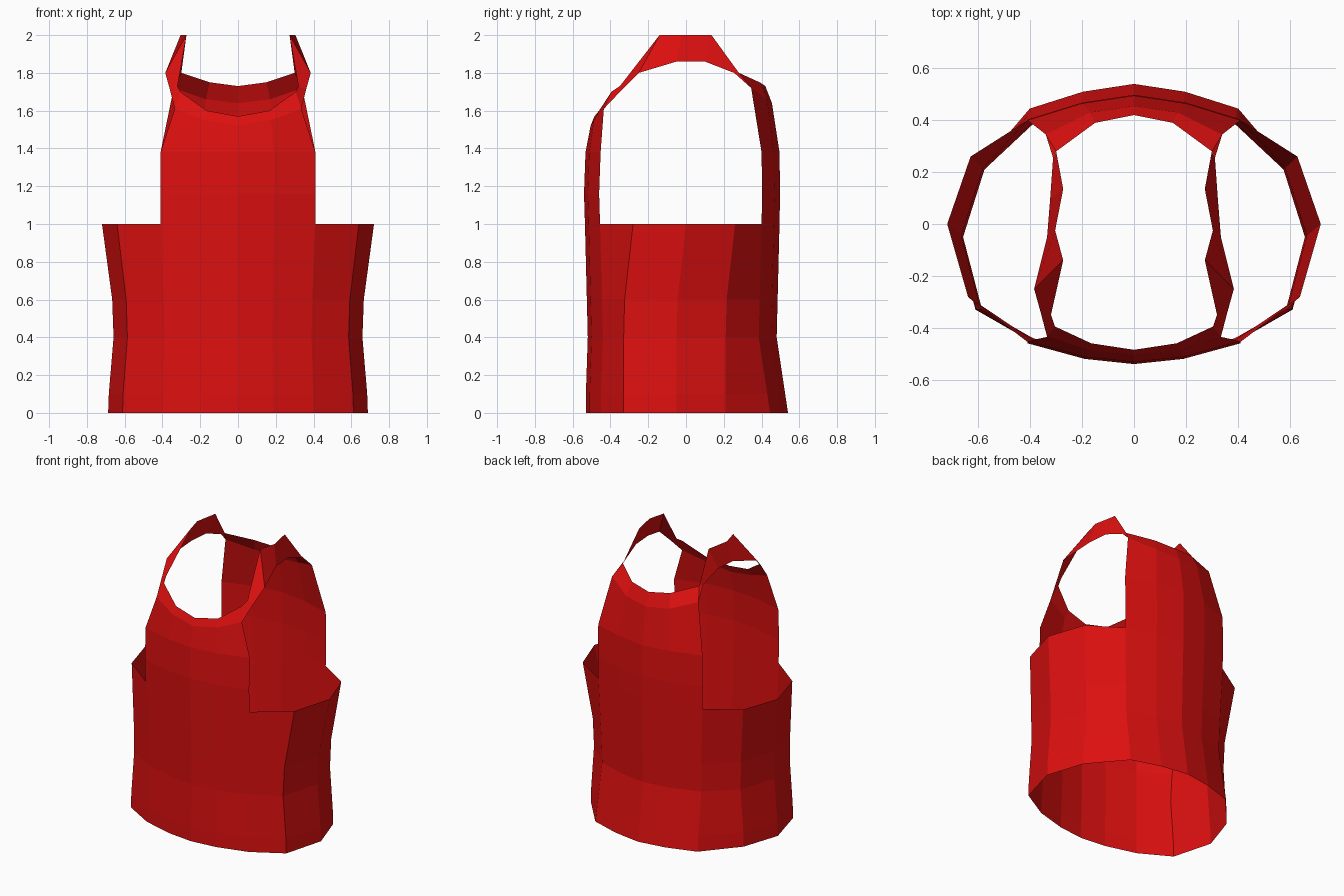
import bpy
import bmesh

cube = bpy.data.objects.get("Cube")
if cube:
    bpy.data.objects.remove(cube, do_unlink=True)

red = bpy.data.materials.new("red_fabric")
red.use_nodes = True
colour = (0.72, 0.005, 0.005, 1)
red.diffuse_color = colour
bsdf = next(n for n in red.node_tree.nodes if n.type == "BSDF_PRINCIPLED")
bsdf.inputs["Base Color"].default_value = colour
bsdf.inputs["Roughness"].default_value = 0.8


def sheet(name, rows):
    """Flat-shaded cloth through rows of points on the +x half, mirrored."""
    bm = bmesh.new()
    grid = [[bm.verts.new(p) for p in row] for row in rows]
    for low, high in zip(grid, grid[1:]):
        for i in range(len(low) - 1):
            bm.faces.new((low[i], low[i + 1], high[i + 1], high[i]))
    bmesh.ops.remove_doubles(bm, verts=bm.verts, dist=0.0005)
    mesh = bpy.data.meshes.new(name)
    bm.to_mesh(mesh)
    bm.free()
    mesh.materials.append(red)
    obj = bpy.data.objects.new(name, mesh)
    bpy.context.collection.objects.link(obj)
    mirror = obj.modifiers.new("mirror", "MIRROR")
    mirror.use_axis[0] = True
    mirror.merge_threshold = 0.001
    return obj


# Armhole-level outline: front panel, side panel, back panel
front = [(0, -0.535), (0.19, -0.515), (0.41, -0.455)]
side = [(0.64, -0.28), (0.72, 0), (0.63, 0.26)]
back = [(0.41, 0.40), (0.2, 0.465), (0, 0.495)]


def body_ring(z, panel, width, seam, front_shift, back_shift):
    ring = [(x * panel, y + front_shift, z) for x, y in front]
    ring += [(x * width, y + seam, z) for x, y in side]
    ring += [(x * panel, y + back_shift, z) for x, y in back]
    return ring


# Body tube, hem to armhole
body = [
    body_ring(0, 0.98, 0.955, -0.05, 0.005, 0.045),
    body_ring(0.1, 0.97, 0.95, -0.05, 0.005, 0.03),
    body_ring(0.4, 0.95, 0.915, -0.05, 0.015, -0.015),
    body_ring(0.6, 0.96, 0.925, -0.045, 0.01, -0.01),
    body_ring(1, 1, 1, 0, 0, 0),
]
sheet("body", body)

# Front panel up to the scooped neckline
front_corner, front_neck = (0.335, -0.435, 1.61), (0.305, -0.395, 1.70)
sheet("front_panel", [
    body[-1][:3],
    [(x, y - 0.005, 1.16) for x, y in front],
    [(x, y + 0.003, 1.38) for x, y in front],
    [(0, -0.505, 1.52), (0.175, -0.487, 1.55), front_corner],
    [(0, -0.485, 1.57), (0.165, -0.46, 1.60), front_neck],
])

# Back panel up to the higher back neckline
back_corner, back_neck = (0.34, 0.345, 1.72), (0.30, 0.28, 1.80)
sheet("back_panel", [
    body[-1][6:],
    [(x, y + 0.003, 1.16) for x, y in back],
    [(x, y, 1.38) for x, y in back],
    [back_corner, (0.17, 0.43, 1.66), (0, 0.455, 1.64)],
    [back_neck, (0.15, 0.39, 1.75), (0, 0.42, 1.73)],
])

# Shoulder straps: armhole edge paired with neck edge, front to back
strap_pairs = [
    (front_corner, front_neck),
    ((0.36, -0.34, 1.71), (0.32, -0.35, 1.73)),
    ((0.385, -0.25, 1.80), (0.273, -0.14, 2.0)),
    ((0.335, -0.05, 1.86), (0.304, -0.025, 2.0)),
    ((0.323, 0.10, 1.86), (0.273, 0.135, 2.0)),
    ((0.312, 0.255, 1.80), back_neck),
]
sheet("shoulder_straps", list(zip(*strap_pairs)))

# Small gusset joining each strap to the back panel
sheet("strap_gussets", [[strap_pairs[-1][0], back_corner],
                        [(0.306, 0.268, 1.80), back_neck]])
